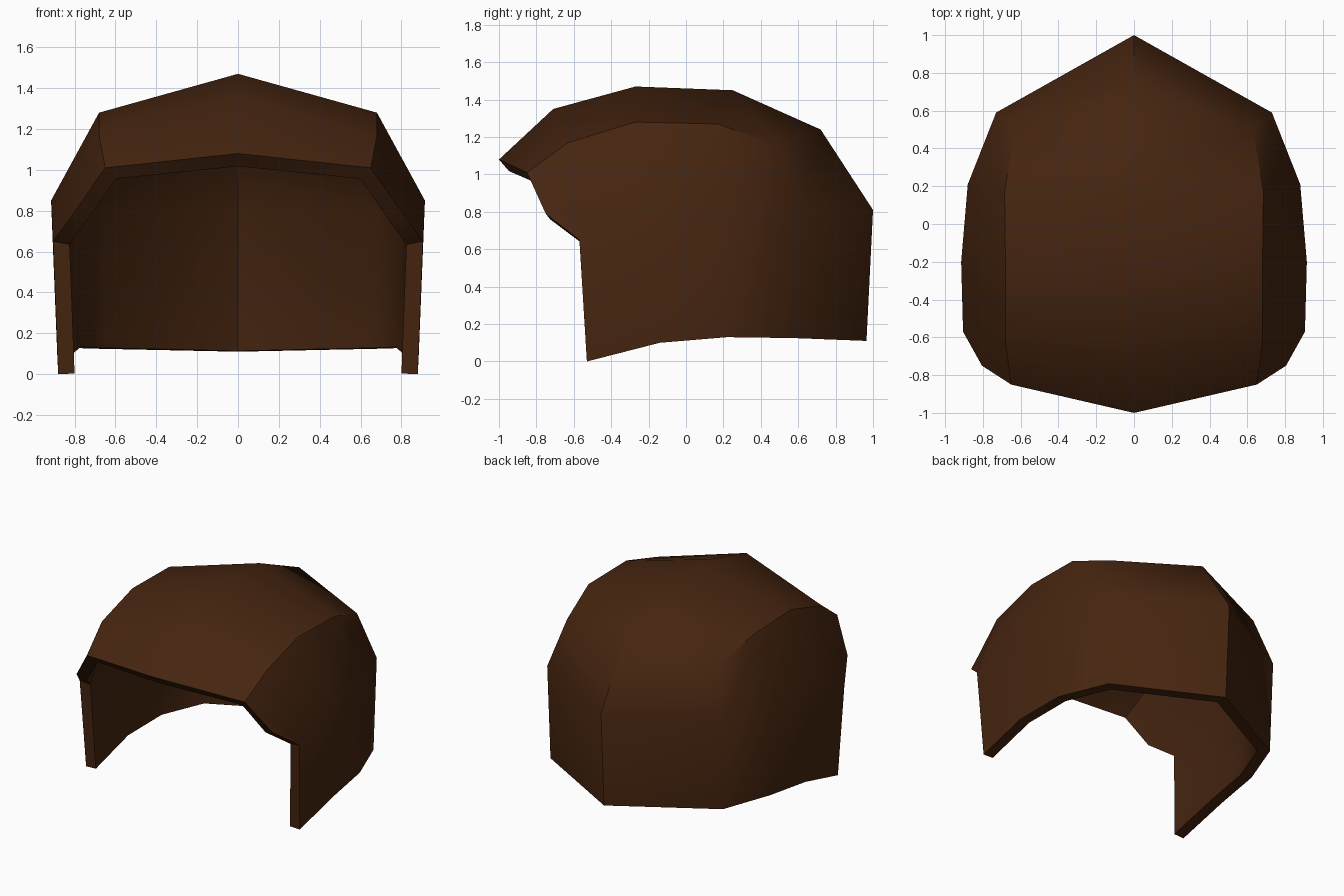
import bpy
import bmesh
from math import radians

cube = bpy.data.objects.get("Cube")
if cube:
    bpy.data.objects.remove(cube)

brown = bpy.data.materials.new("dark brown")
brown.use_nodes = True
colour = (0.06, 0.018, 0.005, 1)
brown.diffuse_color = colour
bsdf = brown.node_tree.nodes["Principled BSDF"]
bsdf.inputs["Base Color"].default_value = colour
bsdf.inputs["Roughness"].default_value = 0.9

# Four guide lines of one half, each running from front to back
crown = [(0, -1, 1.08), (0, -.71, 1.35), (0, -.27, 1.47), (0, .25, 1.45), (0, .72, 1.24)]
shoulder = [(.65, -.85, 1.01), (.68, -.63, 1.17), (.68, -.27, 1.28), (.685, .17, 1.27), (.63, .5, 1.15)]
side = [(.805, -.75, .79), (.905, -.57, .65), (.915, -.2, .85), (.88, .21, .84), (.73, .59, .81), (0, 1, .81)]
hem = [(.88, -.53, 0), (.885, -.14, .1), (.85, .22, .13), (.71, .58, .125), (0, .965, .11)]

bm = bmesh.new()


def line(points):
    return [bm.verts.new(p) for p in points]


def bridge(a, b):
    for i in range(len(a) - 1):
        bm.faces.new((a[i], b[i], b[i + 1], a[i + 1]))


crown, shoulder, side, hem = map(line, (crown, shoulder, side, hem))
bridge(crown, shoulder)
bridge(shoulder, side[:5])
bridge(side[1:], hem)
# Upper back panel
bm.faces.new((crown[4], shoulder[4], side[4], side[5]))

# Mirror the half and weld the centre seam
half = bm.verts[:] + bm.edges[:] + bm.faces[:]
copy = bmesh.ops.duplicate(bm, geom=half)["geom"]
for v in copy:
    if isinstance(v, bmesh.types.BMVert):
        v.co.x = -v.co.x
bmesh.ops.reverse_faces(bm, faces=[f for f in copy if isinstance(f, bmesh.types.BMFace)])
bmesh.ops.remove_doubles(bm, verts=bm.verts[:], dist=0.001)
bmesh.ops.recalc_face_normals(bm, faces=bm.faces[:])
top = max(bm.faces, key=lambda f: f.calc_center_median().z)
if top.normal.z < 0:
    bmesh.ops.reverse_faces(bm, faces=bm.faces[:])

mesh = bpy.data.meshes.new("hair_shell")
bm.to_mesh(mesh)
bm.free()
mesh.materials.append(brown)
shell = bpy.data.objects.new("hair_shell", mesh)
bpy.context.collection.objects.link(shell)

# Wall thickness, inward
wall = shell.modifiers.new("wall", 'SOLIDIFY')
wall.thickness = 0.08
wall.offset = -1
wall.use_even_offset = True

bpy.ops.object.select_all(action='DESELECT')
shell.select_set(True)
bpy.context.view_layer.objects.active = shell
bpy.ops.object.modifier_apply(modifier="wall")
bpy.ops.object.shade_smooth_by_angle(angle=radians(40))
